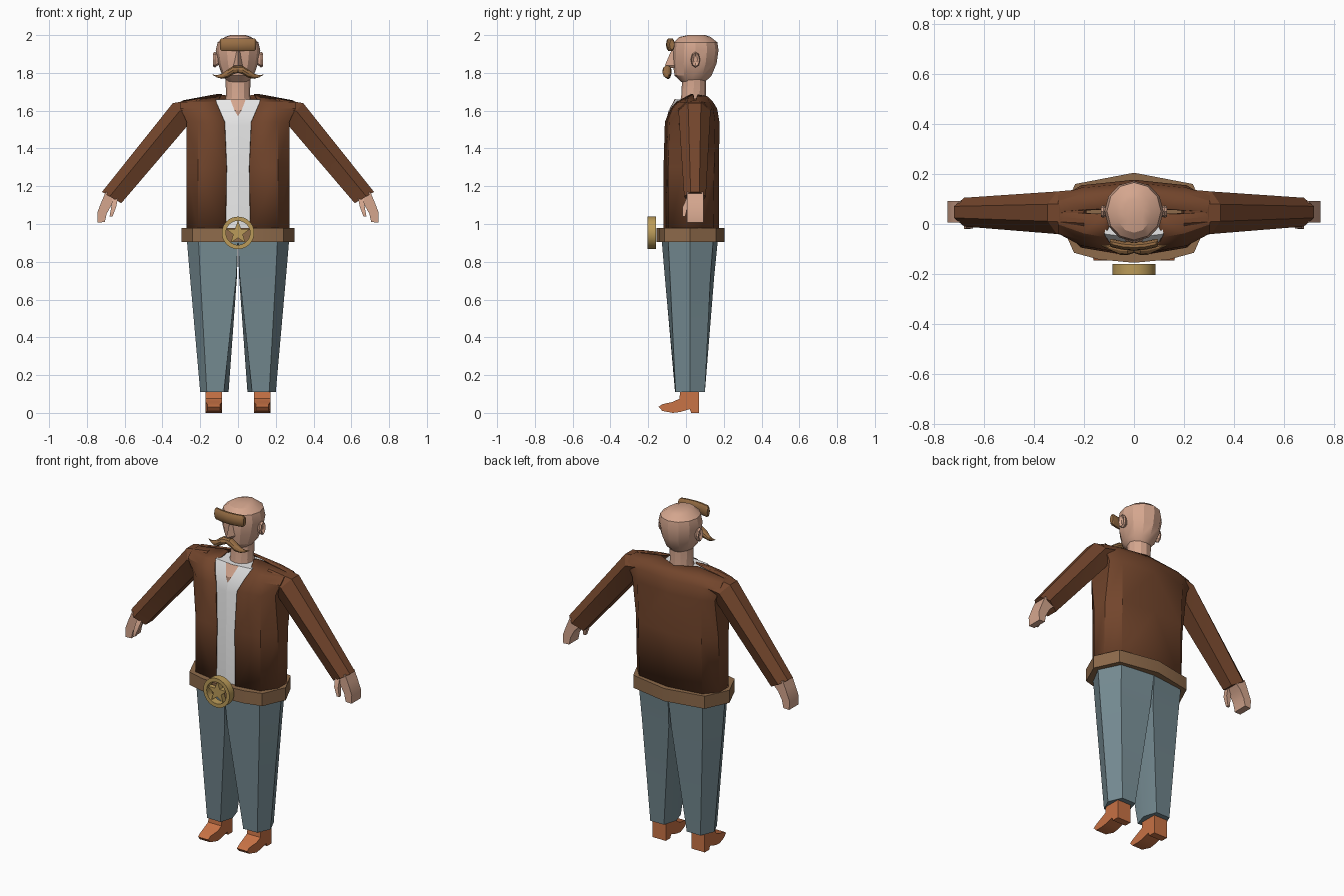
import bpy, bmesh
from math import sin, cos, pi
from mathutils import Vector

if "Cube" in bpy.data.objects:
    bpy.data.objects.remove(bpy.data.objects["Cube"])


def material(name, *rgb):
    m = bpy.data.materials.new(name)
    m.use_nodes = True
    m.diffuse_color = (*rgb, 1)
    bsdf = next(n for n in m.node_tree.nodes if n.type == 'BSDF_PRINCIPLED')
    bsdf.inputs["Base Color"].default_value = (*rgb, 1)
    return m


skin = material("skin", .66, .38, .27)
leather = material("brown leather", .17, .06, .025)
denim = material("blue grey denim", .18, .26, .29)
cotton = material("white cotton", .8, .8, .8)
tan = material("tan belt leather", .27, .145, .07)
orange = material("orange boot leather", .58, .17, .06)
gold = material("gold", .5, .33, .1)
hair = material("light brown hair", .32, .16, .06)


def loft(name, rings, mat, mirror=False, ring_open=False, loop=False, shell=0):
    """Skin equal-length rings of points into one mesh."""
    bm = bmesh.new()
    vs = [[bm.verts.new(p) for p in r] for r in rings]
    n = len(vs[0])
    pairs = list(zip(vs, vs[1:])) + ([(vs[-1], vs[0])] if loop else [])
    for a, b in pairs:
        for i in range(n - 1 if ring_open else n):
            j = (i + 1) % n
            bm.faces.new((a[i], a[j], b[j], b[i]))
    if not (ring_open or loop):
        bm.faces.new(vs[0])
        bm.faces.new(vs[-1])
    bmesh.ops.remove_doubles(bm, verts=bm.verts, dist=.0001)
    bmesh.ops.recalc_face_normals(bm, faces=bm.faces)
    me = bpy.data.meshes.new(name)
    bm.to_mesh(me)
    bm.free()
    me.materials.append(mat)
    ob = bpy.data.objects.new(name, me)
    bpy.context.collection.objects.link(ob)
    if mirror:
        ob.modifiers.new("Mirror", 'MIRROR')
    if shell:
        s = ob.modifiers.new("Thickness", 'SOLIDIFY')
        s.thickness, s.offset = shell, 0
    bpy.ops.object.select_all(action='DESELECT')
    ob.select_set(True)
    bpy.context.view_layer.objects.active = ob
    bpy.ops.object.shade_smooth_by_angle(angle=.45)
    return ob


def level(z, *xy):
    return [(x, y, z) for x, y in xy]


def oval(z, front, back, rx, n=12):
    cy, ry = (front + back) / 2, (back - front) / 2
    return [(rx * sin(2 * pi * i / n), cy - ry * cos(2 * pi * i / n), z) for i in range(n)]


# Trousers: half of the hips running into one leg
loft("trousers", [
    level(.93, (0, -.13), (.21, -.095), (.272, .02), (.21, .145), (0, .17), (0, .02)),
    level(.73, (.008, -.113), (.2, -.085), (.255, .02), (.2, .13), (.008, .15), (.005, .02)),
    level(.11, (.075, -.058), (.165, -.055), (.2, .02), (.165, .1), (.075, .1), (.05, .02)),
], denim, mirror=True)

# Belt
belt = [(0, -.155), (.14, -.142), (.24, -.115), (.3, .02), (.235, .16), (0, .205)]
belt += [(-x, y) for x, y in belt[-2:0:-1]]
loft("belt", [level(.905, *belt), level(.98, *belt)], tan)

# Buckle: open ring holding a five-pointed star
BZ = .953
ring = []
for k in range(32):
    a = 2 * pi * k / 32
    ring.append([(r * sin(a), y, BZ + r * cos(a))
                 for r, y in ((.086, -.203), (.086, -.16), (.064, -.16), (.064, -.203))])
loft("buckle_ring", ring, gold, loop=True)


def star(y):
    return [((.066, .027)[k % 2] * sin(k * pi / 5), y, BZ + (.066, .027)[k % 2] * cos(k * pi / 5))
            for k in range(10)]


loft("buckle_star", [star(-.195), star(-.165)], gold)

# Boots: side profile across the foot width, narrower at the toe
boot = [(.07, .12), (.07, 0), (.028, 0), (.02, .02), (-.03, .005), (-.07, 0), (-.125, .01),
        (-.145, .032), (-.125, .046), (-.07, .058), (-.035, .075), (-.03, .12)]
loft("boots", [[(.128 + s * (.034 if y < -.1 else .044), y, z) for y, z in boot]
               for s in (-1, 1)], orange, mirror=True)

# Shirt showing in the jacket opening, with a skin patch at the throat
loft("shirt", [
    level(.95, (0, -.115), (.1, -.1), (.1, .1), (0, .1)),
    level(1.52, (0, -.108), (.1, -.088), (.1, .1), (0, .1)),
    level(1.6, (0, -.088), (.115, -.068), (.115, .1), (0, .1)),
    level(1.66, (0, -.055), (.118, -.04), (.1, .1), (0, .1)),
], cotton, mirror=True)
loft("throat_opening", [
    [(0, -.1, 1.57), (0, -.09, 1.57)],
    [(0, -.092, 1.6), (.018, -.089, 1.6)],
    [(0, -.059, 1.662), (.042, -.054, 1.662)],
], skin, mirror=True, ring_open=True)

# Jacket: open-fronted shell
loft("jacket", [
    level(.96, (.065, -.115), (.21, -.09), (.267, -.01), (.267, .07), (.205, .14), (0, .17)),
    level(1.3, (.06, -.114), (.21, -.09), (.267, -.01), (.267, .08), (.205, .145), (0, .17)),
    level(1.54, (.07, -.107), (.21, -.082), (.267, -.035), (.267, .115), (.21, .15), (0, .172)),
    level(1.61, (.1, -.076), (.21, -.06), (.3, -.035), (.3, .115), (.21, .14), (0, .16)),
    level(1.642, (.115, -.05), (.2, -.035), (.3, .0), (.3, .09), (.2, .12), (0, .14)),
    [(.085, .03, 1.685), (.12, .04, 1.682), (.29, .045, 1.65),
     (.29, .05, 1.65), (.12, .06, 1.682), (0, .11, 1.672)],
], leather, mirror=True, ring_open=True, shell=.01)


# Sleeves: six-sided rings spanning an upper and a lower point
def sleeve(top, low, y0, y1):
    t, b = Vector((top[0], 0, top[1])), Vector((low[0], 0, low[1]))
    return [t.lerp(b, f) + Vector((0, y0 + (y1 - y0) * g, 0))
            for f, g in ((0, .3), (.4, 0), (1, .2), (1, .8), (.4, 1), (0, .7))]


loft("sleeves", [
    sleeve((.2, 1.665), (.19, 1.55), -.055, .14),
    sleeve((.345, 1.64), (.255, 1.535), -.04, .13),
    sleeve((.72, 1.17), (.618, 1.11), -.01, .105),
], leather, mirror=True)

# Hands: palm slab and a thumb
palm = [(.7, 1.17), (.635, 1.135), (.67, 1.1), (.695, 1.055), (.705, 1.01), (.743, 1.008), (.745, 1.06), (.722, 1.12)]
loft("hands", [[(x, y, z) for x, z in palm] for y in (.005, .092)], skin, mirror=True)


def square(x, y, z, r):
    return [(x + r * i, y + r * j, z) for i, j in ((-1, -1), (1, -1), (1, 1), (-1, 1))]


loft("thumbs", [square(.65, .02, 1.14, .015), square(.658, -.005, 1.09, .013),
                square(.672, -.012, 1.04, .008)], skin, mirror=True)

# Neck and head
loft("neck", [oval(z, f, b, r) for z, f, b, r in
              ((1.62, -.035, .11, .075), (1.68, -.025, .105, .064), (1.78, -.02, .105, .066))], skin)
loft("head", [oval(*s) for s in (
    (1.752, -.025, .1, .055), (1.785, -.06, .135, .083), (1.85, -.07, .162, .106),
    (1.92, -.07, .172, .118), (1.962, -.064, .166, .108), (1.99, -.035, .13, .07),
    (2.0, .01, .1, .04))], skin)
loft("nose", [
    [(-.012, -.06, 1.925), (.012, -.06, 1.925), (0, -.075, 1.925)],
    [(-.025, -.06, 1.84), (.025, -.06, 1.84), (0, -.112, 1.84)],
    [(-.015, -.06, 1.825), (.015, -.06, 1.825), (0, -.085, 1.825)],
], skin)


def lens(x, r, n=8):
    return [(x, .05 + .6 * r * cos(2 * pi * i / n), 1.87 + r * sin(2 * pi * i / n)) for i in range(n)]


loft("ears", [lens(.1, .025), lens(.122, .042), lens(.132, .036), lens(.122, .018)], skin, mirror=True)


# Brow and moustache: swept oval sections
def section(x, y, z, ry, rz, n=10):
    return [(x, y + ry * cos(2 * pi * i / n), z + rz * sin(2 * pi * i / n)) for i in range(n)]


loft("brow", [section(x, -.089 + 1.6 * x * x, 1.95, w * .017, w * .035) for x, w in
              ((-.096, .75), (-.088, 1), (-.045, 1), (0, 1), (.045, 1), (.088, 1), (.096, .75))], hair)
loft("moustache", [section(x, y, z, r, r) for x, y, z, r in (
    (0, -.098, 1.818, .018), (.025, -.1, 1.815, .024), (.055, -.1, 1.796, .023),
    (.085, -.095, 1.782, .014), (.11, -.09, 1.782, .007), (.135, -.085, 1.79, .001))], hair, mirror=True)
